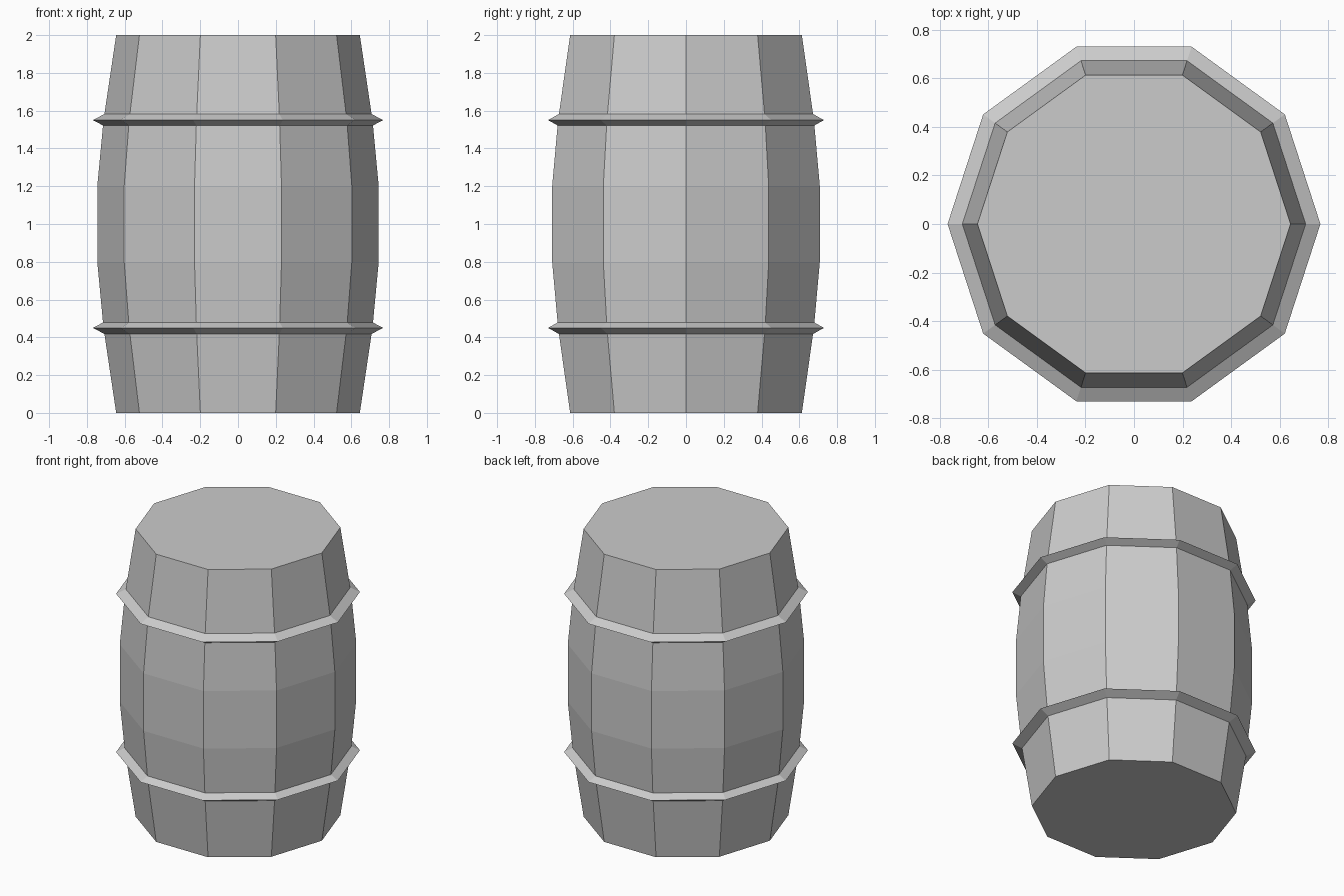
import bpy, bmesh
from math import cos, sin, pi

if "Cube" in bpy.data.objects:
    bpy.data.objects.remove(bpy.data.objects["Cube"])

SIDES = 10


def lathe(name, profile, closed=False):
    """Spin (radius, z) points into a faceted solid; a closed profile makes a ring."""
    bm = bmesh.new()
    rings = [[bm.verts.new((r * cos(2 * pi * i / SIDES), r * sin(2 * pi * i / SIDES), z))
              for i in range(SIDES)] for r, z in profile]
    pairs = list(zip(rings, rings[1:]))
    if closed:
        pairs.append((rings[-1], rings[0]))
    else:
        bm.faces.new(rings[0])
        bm.faces.new(rings[-1])
    for a, b in pairs:
        for i in range(SIDES):
            j = (i + 1) % SIDES
            bm.faces.new((a[i], a[j], b[j], b[i]))
    bmesh.ops.recalc_face_normals(bm, faces=bm.faces)
    mesh = bpy.data.meshes.new(name)
    bm.to_mesh(mesh)
    bm.free()
    obj = bpy.data.objects.new(name, mesh)
    bpy.context.collection.objects.link(obj)
    return obj


# Bulging staved body with flat ends
lathe("barrel_body", [(0.645, 0), (0.712, 0.45), (0.745, 0.8),
                      (0.745, 1.2), (0.712, 1.55), (0.645, 2)])

# Pointed hoops, just sunk into the body
for name, z in (("lower_hoop", 0.45), ("upper_hoop", 1.55)):
    lathe(name, [(0.704, z - 0.034), (0.768, z), (0.704, z + 0.034)], closed=True)
